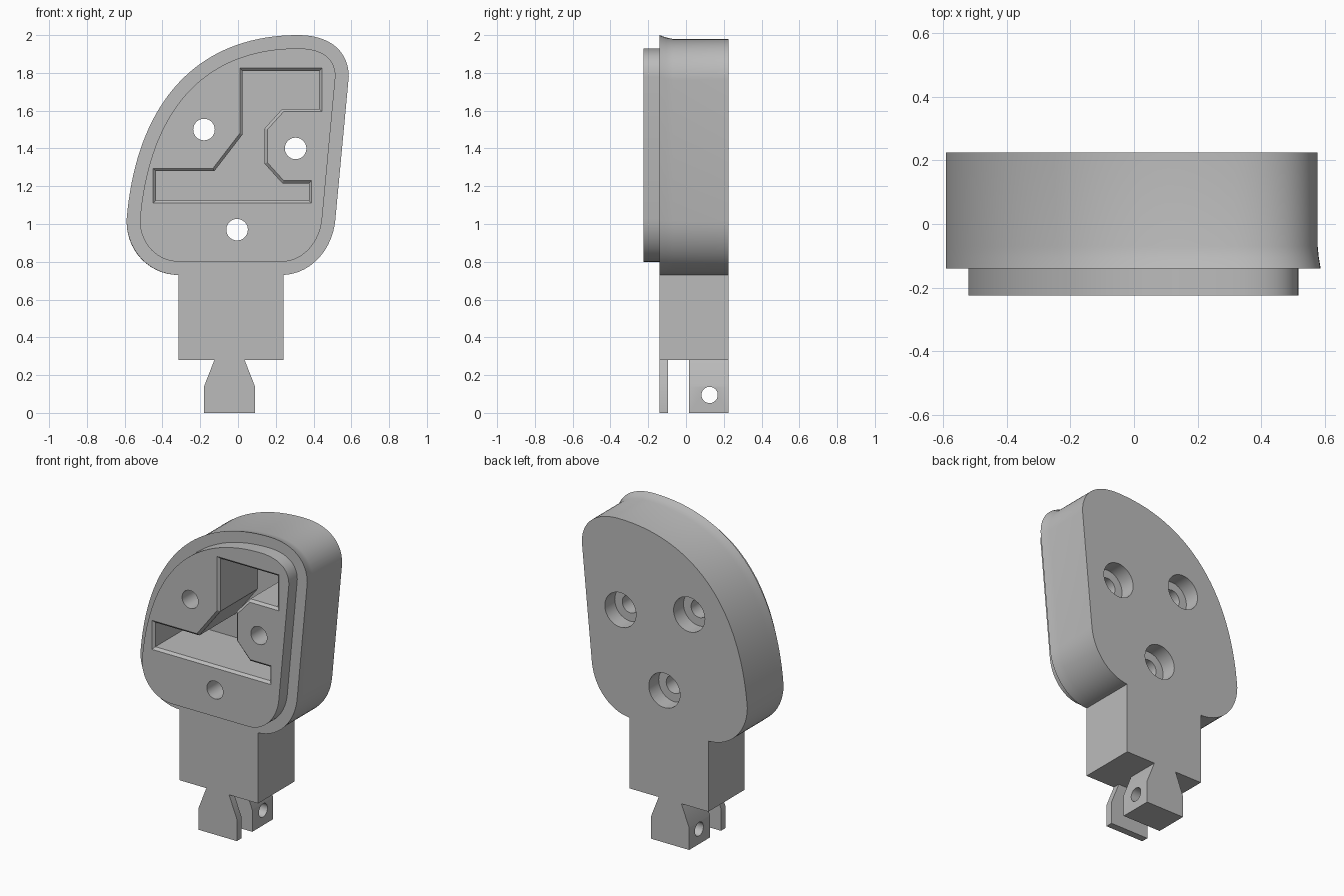
import bpy, bmesh, math
from mathutils import Vector

if "Cube" in bpy.data.objects:
    bpy.data.objects.remove(bpy.data.objects["Cube"])

grey = bpy.data.materials.new("light grey")
grey.use_nodes = True
grey.diffuse_color = (0.5, 0.5, 0.5, 1)
grey.node_tree.nodes["Principled BSDF"].inputs["Base Color"].default_value = (0.5, 0.5, 0.5, 1)


def bezier(a, b, c, d, n):
    """Points of a cubic curve, leaving out the last one."""
    a, b, c, d = map(Vector, (a, b, c, d))
    out = []
    for i in range(n):
        t = i / n
        s = 1 - t
        out.append(a * s**3 + b * 3 * s * s * t + c * 3 * s * t * t + d * t**3)
    return out


def offset(points, amount):
    """Grow a clockwise outline outward by amount (negative shrinks it)."""
    pts = [Vector(p) for p in points]
    out = []
    for i, p in enumerate(pts):
        e1 = (p - pts[i - 1]).normalized()
        e2 = (pts[(i + 1) % len(pts)] - p).normalized()
        n1, n2 = Vector((-e1.y, e1.x)), Vector((-e2.y, e2.x))
        out.append(p + (n1 + n2) * amount / (1 + n1.dot(n2)))
    return out


def loft(name, sections):
    """Solid through (y, outline) sections, outlines given in x and z."""
    bm = bmesh.new()
    rings = [[bm.verts.new((p[0], y, p[1])) for p in pts] for y, pts in sections]
    for r1, r2 in zip(rings, rings[1:]):
        for i in range(len(r1)):
            bm.faces.new((r1[i - 1], r1[i], r2[i], r2[i - 1]))
    bm.faces.new(rings[0])
    bm.faces.new(rings[-1])
    bmesh.ops.recalc_face_normals(bm, faces=bm.faces)
    mesh = bpy.data.meshes.new(name)
    bm.to_mesh(mesh)
    bm.free()
    mesh.materials.append(grey)
    ob = bpy.data.objects.new(name, mesh)
    bpy.context.collection.objects.link(ob)
    return ob


def circle(x, z, r, n=40):
    return [(x + r * math.sin(math.tau * i / n), z + r * math.cos(math.tau * i / n)) for i in range(n)]


def combine(target, tool, operation):
    """Apply a boolean and discard the tool."""
    mod = target.modifiers.new("boolean", "BOOLEAN")
    mod.object, mod.operation, mod.solver = tool, operation, "EXACT"
    bpy.context.view_layer.objects.active = target
    bpy.ops.object.modifier_apply(modifier=mod.name)
    bpy.data.objects.remove(tool)


# Head outline, clockwise from the lower left corner
outline = bezier((-0.31, 0.73), (-0.47, 0.73), (-0.59, 0.86), (-0.59, 1.02), 14)
outline += bezier((-0.59, 1.02), (-0.54, 1.64), (-0.22, 2.0), (0.32, 2.0), 36)
outline += bezier((0.32, 2.0), (0.49, 2.0), (0.6, 1.91), (0.585, 1.75), 16)
outline += bezier((0.515, 1.02), (0.5, 0.86), (0.38, 0.73), (0.23, 0.73), 14)
outline.append(Vector((0.23, 0.73)))
lip = offset(outline, -0.07)


def shrink(k):
    return [(-0.59 + (p.x + 0.59) * (1 - 0.5 * k), 0.73 + (p.y - 0.73) * (1 - k)) for p in outline]


# Head with raised lip and a slightly flared front rim
body = loft("body", [(-0.225, lip), (-0.14, lip), (-0.14, outline),
                     (-0.105, shrink(0.01)), (-0.07, shrink(0.016)), (0.225, shrink(0.016))])

# Neck block
neck = [(-0.315, 0.28), (-0.315, 0.84), (0.24, 0.84), (0.24, 0.28)]
combine(body, loft("neck", [(-0.14, neck), (0.225, neck)]), "UNION")

# Deep pocket with chamfered mouth
pocket = [(-0.435, 1.125), (-0.435, 1.28), (-0.125, 1.28), (0.025, 1.475), (0.025, 1.81),
          (0.43, 1.81), (0.43, 1.61), (0.235, 1.61), (0.14, 1.505), (0.14, 1.32),
          (0.235, 1.215), (0.375, 1.215), (0.375, 1.125)]
combine(body, loft("pocket", [(-0.245, offset(pocket, 0.035)), (-0.21, pocket), (0.16, pocket)]), "DIFFERENCE")

# Counterbored screw holes
for x, z in ((-0.18, 1.5), (0.305, 1.4), (-0.005, 0.97)):
    small, large = circle(x, z, 0.057), circle(x, z, 0.11)
    combine(body, loft("screw_hole", [(-0.3, small), (0.125, small), (0.125, large), (0.3, large)]), "DIFFERENCE")

# Dovetail feet below the neck
foot = [(-0.18, 0), (-0.18, 0.14), (-0.125, 0.28), (0.035, 0.28), (0.09, 0.14), (0.09, 0)]
front_foot = loft("front_foot", [(-0.14, foot), (-0.095, foot)])
rear_foot = loft("rear_foot", [(0.015, foot), (0.225, foot)])

# Cross pin hole in the rear foot
ring = circle(0, 0, 0.043)
pin = loft("pin_hole", [(-0.4, ring), (0.4, ring)])
pin.rotation_euler.z = math.pi / 2
pin.location = (0, 0.125, 0.095)
bpy.context.view_layer.update()
combine(rear_foot, pin, "DIFFERENCE")

# Smooth curves, keep hard edges
bpy.ops.object.select_all(action="DESELECT")
for ob in (body, front_foot, rear_foot):
    ob.select_set(True)
bpy.context.view_layer.objects.active = body
bpy.ops.object.shade_smooth_by_angle(angle=math.radians(25))
